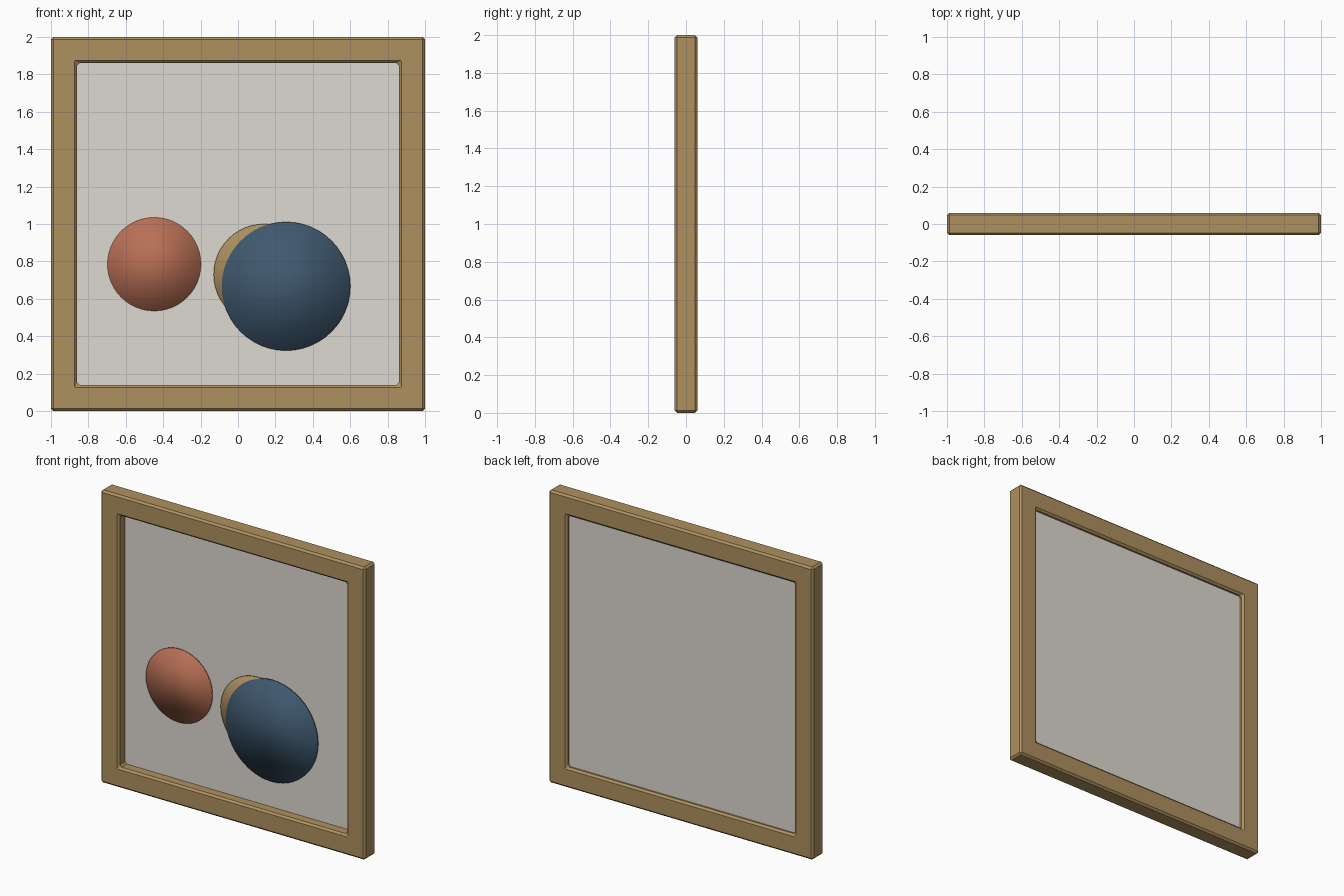
import bpy
import bmesh
from math import pi
from mathutils import Matrix, Vector

old = bpy.data.objects.get("Cube")
if old:
    bpy.data.objects.remove(old, do_unlink=True)


def material(name, rgb):
    mat = bpy.data.materials.new(name)
    mat.use_nodes = True
    color = (*rgb, 1)
    mat.diffuse_color = color
    mat.node_tree.nodes["Principled BSDF"].inputs["Base Color"].default_value = color
    return mat


def add_object(name, bm, mat):
    bmesh.ops.recalc_face_normals(bm, faces=bm.faces)
    mesh = bpy.data.meshes.new(name)
    bm.to_mesh(mesh)
    bm.free()
    mesh.materials.append(mat)
    obj = bpy.data.objects.new(name, mesh)
    bpy.context.collection.objects.link(obj)
    return obj


def square(bm, half, y):
    corners = ((-1, -1), (1, -1), (1, 1), (-1, 1))
    return [bm.verts.new((half * x, y, 1 + half * z)) for x, z in corners]


wood = material("ochre wood", (0.42, 0.28, 0.115))
linen = material("pale canvas", (0.73, 0.70, 0.64))
red = material("terracotta", (0.48, 0.16, 0.09))
blue = material("slate blue", (0.05, 0.10, 0.16))

# Frame: square ring section swept around the four corners, edges bevelled
OUTER, INNER, DEPTH = 1.0, 0.86, 0.06
bm = bmesh.new()
rings = [square(bm, h, y) for h, y in
         ((OUTER, -DEPTH), (OUTER, DEPTH), (INNER, DEPTH), (INNER, -DEPTH))]
for i, ring in enumerate(rings):
    following = rings[(i + 1) % 4]
    for j in range(4):
        k = (j + 1) % 4
        bm.faces.new((ring[j], ring[k], following[k], following[j]))
frame = add_object("frame", bm, wood)
bevel = frame.modifiers.new("edge_bevel", "BEVEL")
bevel.width = 0.013
bevel.segments = 1
bevel.limit_method = "ANGLE"

# Canvas panel set into the frame
FRONT, BACK = 0.01, 0.035
bm = bmesh.new()
bmesh.ops.create_cube(bm, size=1)
bmesh.ops.scale(bm, vec=Vector((2 * INNER + 0.02, BACK - FRONT, 2 * INNER + 0.02)), verts=bm.verts)
bmesh.ops.translate(bm, vec=Vector((0, (FRONT + BACK) / 2, 1)), verts=bm.verts)
add_object("canvas", bm, linen)


# Painted discs: thin smooth-shaded plates stacked in front of the canvas
def disc(name, x, z, radius, front, mat):
    bm = bmesh.new()
    turn = Matrix.Translation((x, (front + FRONT) / 2, z)) @ Matrix.Rotation(pi / 2, 4, "X")
    bmesh.ops.create_cone(bm, cap_ends=True, segments=48, radius1=radius,
                          radius2=radius, depth=FRONT - front, matrix=turn)
    for face in bm.faces:
        face.smooth = True
    add_object(name, bm, mat)


disc("red_disc", -0.448, 0.785, 0.25, 0.002, red)
disc("ochre_disc", 0.14, 0.73, 0.27, -0.002, wood)
disc("blue_disc", 0.257, 0.667, 0.344, -0.008, blue)
